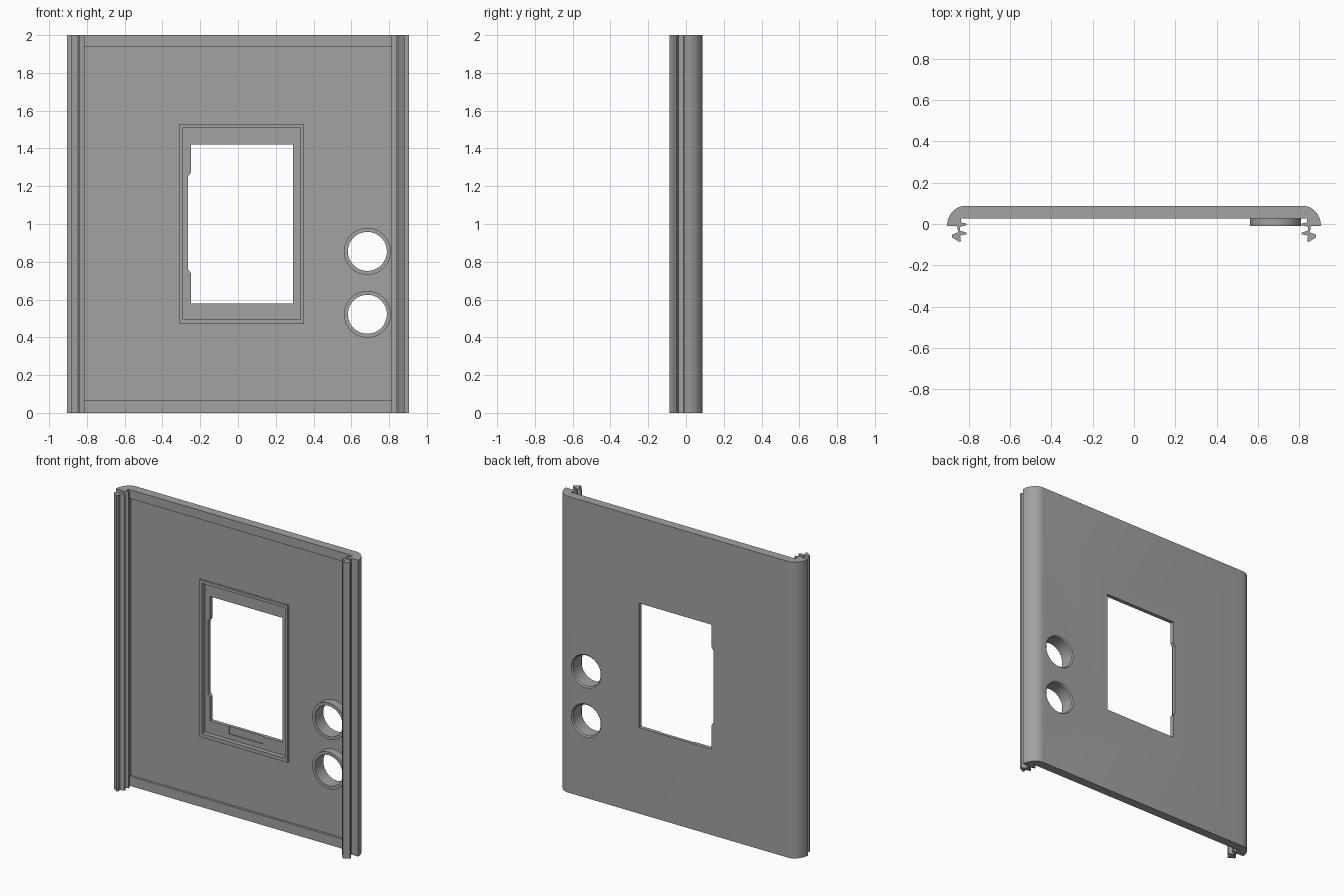
import bpy, bmesh
from math import sin, cos, pi

if "Cube" in bpy.data.objects:
    bpy.data.objects.remove(bpy.data.objects["Cube"])

gray = bpy.data.materials.new("plain gray")
gray.use_nodes = True
COLOR = (0.36, 0.36, 0.36, 1)
gray.diffuse_color = COLOR
gray.node_tree.nodes["Principled BSDF"].inputs["Base Color"].default_value = COLOR


def make(name, loops):
    """Closed solid lofted through matching loops of points."""
    bm = bmesh.new()
    rings = [[bm.verts.new(p) for p in loop] for loop in loops]
    n = len(rings[0])
    for a, b in zip(rings, rings[1:]):
        for i in range(n):
            j = (i + 1) % n
            bm.faces.new((a[i], a[j], b[j], b[i]))
    bm.faces.new(rings[0][::-1])
    bm.faces.new(rings[-1])
    bmesh.ops.recalc_face_normals(bm, faces=bm.faces)
    mesh = bpy.data.meshes.new(name)
    bm.to_mesh(mesh)
    bm.free()
    mesh.materials.append(gray)
    obj = bpy.data.objects.new(name, mesh)
    bpy.context.collection.objects.link(obj)
    return obj


def upright(name, outline, z0, z1):
    return make(name, [[(x, y, z) for x, y in outline] for z in (z0, z1)])


def through(name, outline, y0, y1):
    return make(name, [[(x, y, z) for x, z in outline] for y in (y0, y1)])


def rect(x0, x1, z0, z1):
    return [(x0, z0), (x1, z0), (x1, z1), (x0, z1)]


def lathe(name, cx, cz, stations, n=64):
    """Round solid along y from (radius, y) stations."""
    return make(name, [[(cx + r * cos(2 * pi * i / n), y, cz + r * sin(2 * pi * i / n))
                        for i in range(n)] for r, y in stations])


def cut(target, cutter):
    mod = target.modifiers.new("cut", 'BOOLEAN')
    mod.operation = 'DIFFERENCE'
    mod.solver = 'EXACT'
    mod.object = cutter
    bpy.context.view_layer.objects.active = target
    bpy.ops.object.modifier_apply(modifier=mod.name)
    bpy.data.objects.remove(cutter)


# Panel cross-section: rounded shoulder, then the clip rail with its hooks
FRONT, INNER, FLOOR, BACK = 0.027, 0.042, 0.06, 0.087
half = [(0.82 + 0.085 * sin(t * pi / 20), -0.01 + (BACK + 0.01) * cos(t * pi / 20))
        for t in range(11)]
half += [(0.865, -0.01), (0.855, -0.012), (0.852, -0.04), (0.882, -0.052),
         (0.882, -0.064), (0.846, -0.087), (0.838, -0.082), (0.842, -0.056),
         (0.812, -0.05), (0.812, -0.042), (0.842, -0.032), (0.842, -0.014),
         (0.812, -0.006), (0.812, 0.002), (0.838, 0.008), (0.838, FRONT)]
profile = half + [(-x, y) for x, y in reversed(half)]
panel = upright("panel", profile, 0, 2)

# Shallow recess between the top and bottom lips
cut(panel, through("recess", rect(-0.83, 0.83, 0.065, 1.94), 0.015, INNER))

# Pocket around the window, then the window with its side notch
cut(panel, through("pocket", rect(-0.29, 0.33, 0.495, 1.51), 0, FLOOR))
window = [(-0.25, 0.58), (0.29, 0.58), (0.29, 1.42), (-0.25, 1.42),
          (-0.25, 1.27), (-0.265, 1.25), (-0.265, 0.76), (-0.25, 0.74)]
cut(panel, through("window", window, -0.1, 0.2))
cut(panel, through("sill_slot", rect(-0.11, 0.15, 0.53, 0.6), 0, FLOOR + 0.006))

# Raised frame around the pocket
frame = through("window_frame", rect(-0.31, 0.35, 0.47, 1.53), 0.029, INNER)
cut(frame, through("frame_opening", rect(-0.29, 0.33, 0.495, 1.51), 0, 0.1))

# Round openings, chamfered at the back, with collars at the front
collars = []
for name, z in (("upper", 0.855), ("lower", 0.522)):
    cut(panel, lathe("hole", 0.685, z, [(0.103, 0), (0.103, BACK - 0.008),
                                        (0.111, BACK), (0.111, 0.1)]))
    collar = lathe(name + "_collar", 0.685, z, [(0.124, -0.01), (0.124, INNER)])
    cut(collar, lathe("bore", 0.685, z, [(0.103, -0.1), (0.103, 0.1)]))
    collars.append(collar)

# Smooth the curved surfaces, keep the edges sharp
bpy.ops.object.select_all(action='DESELECT')
for obj in [panel, frame] + collars:
    obj.select_set(True)
bpy.context.view_layer.objects.active = panel
bpy.ops.object.shade_smooth_by_angle(angle=pi / 7)
